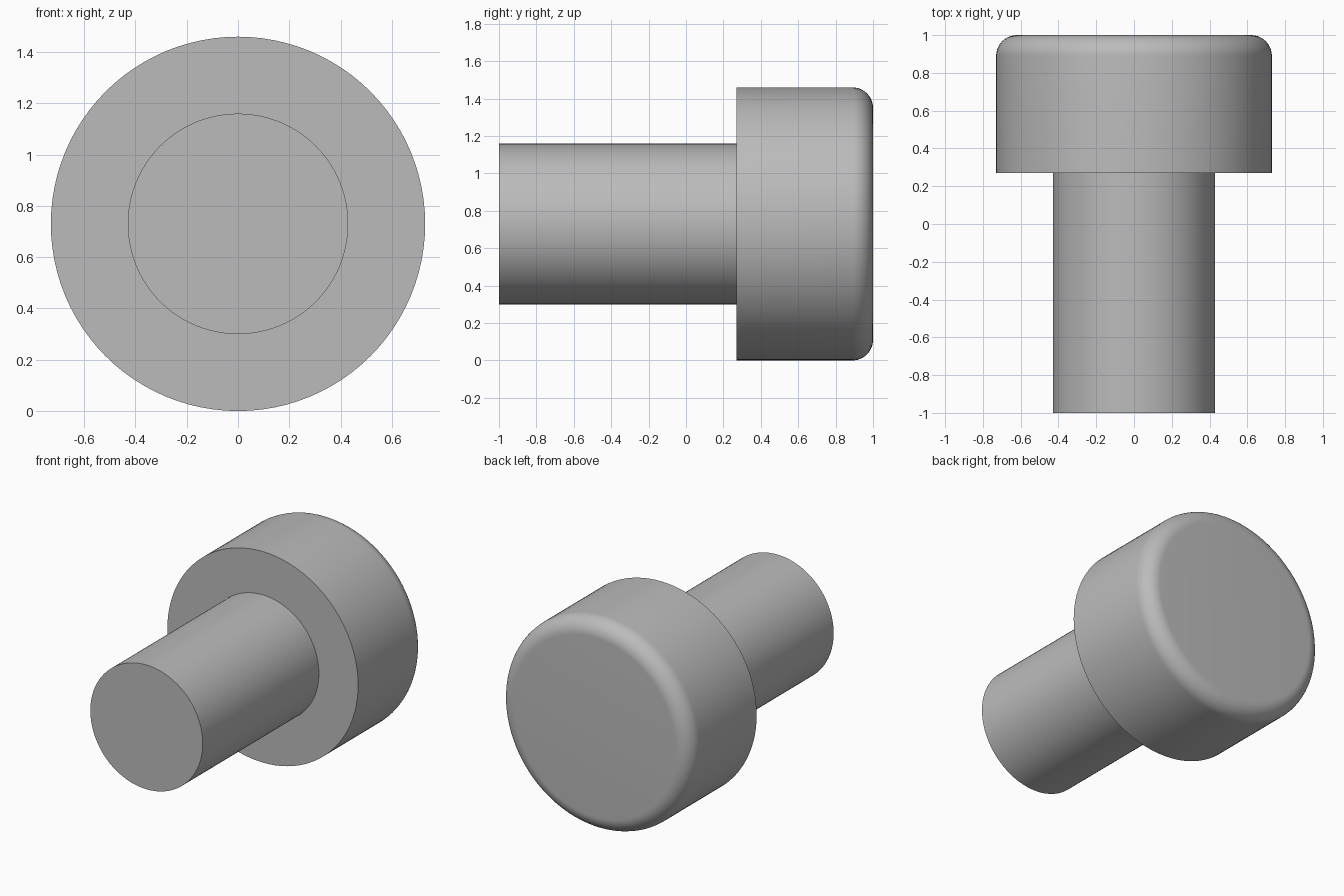
import bpy
import bmesh
import math
from mathutils import Matrix, Vector

cube = bpy.data.objects.get("Cube")
if cube:
    bpy.data.objects.remove(cube, do_unlink=True)

SEGMENTS = 96
HEAD_R, SHAFT_R, FILLET = 0.73, 0.43, 0.11
FRONT, SHOULDER, BACK = -1.0, 0.27, 1.0

grey = bpy.data.materials.new("plain grey")
grey.use_nodes = True
colour = (0.5, 0.5, 0.5, 1)
grey.diffuse_color = colour
grey.node_tree.nodes["Principled BSDF"].inputs["Base Color"].default_value = colour


def lathe(name, profile, cap_y):
    """Turn (radius, y) points about the y axis and close the end at cap_y."""
    bm = bmesh.new()
    rings = []
    for radius, y in profile:
        ring = []
        for i in range(SEGMENTS):
            a = math.tau * i / SEGMENTS
            ring.append(bm.verts.new((radius * math.cos(a), y, radius * math.sin(a))))
        rings.append(ring)
    for lower, upper in zip(rings, rings[1:]):
        for i in range(SEGMENTS):
            j = (i + 1) % SEGMENTS
            bm.faces.new((lower[i], upper[i], upper[j], lower[j]))
    cap = rings[0] if profile[0][1] == cap_y else rings[-1]
    cap_face = bm.faces.new(cap)
    bmesh.ops.recalc_face_normals(bm, faces=bm.faces)
    # Face the flat end outwards, along with everything joined to it
    if cap_face.normal.y * cap_y < 0:
        bmesh.ops.reverse_faces(bm, faces=bm.faces)
    bmesh.ops.transform(bm, matrix=Matrix.Translation(Vector((0, 0, HEAD_R))), verts=bm.verts)
    mesh = bpy.data.meshes.new(name)
    bm.to_mesh(mesh)
    bm.free()
    mesh.materials.append(grey)
    obj = bpy.data.objects.new(name, mesh)
    bpy.context.collection.objects.link(obj)
    bpy.ops.object.select_all(action="DESELECT")
    obj.select_set(True)
    bpy.context.view_layer.objects.active = obj
    bpy.ops.object.shade_smooth_by_angle(angle=math.radians(30))
    return obj


# Shaft, open where it meets the head
lathe("shaft", [(SHAFT_R, FRONT), (SHAFT_R, SHOULDER)], FRONT)

# Head: flat shoulder, straight wall and a rounded back rim
STEPS = 12
rim = []
for k in range(STEPS + 1):
    a = math.pi / 2 * k / STEPS
    rim.append((HEAD_R - FILLET + FILLET * math.cos(a),
                BACK - FILLET + FILLET * math.sin(a)))
lathe("head", [(SHAFT_R, SHOULDER), (HEAD_R, SHOULDER)] + rim, BACK)
